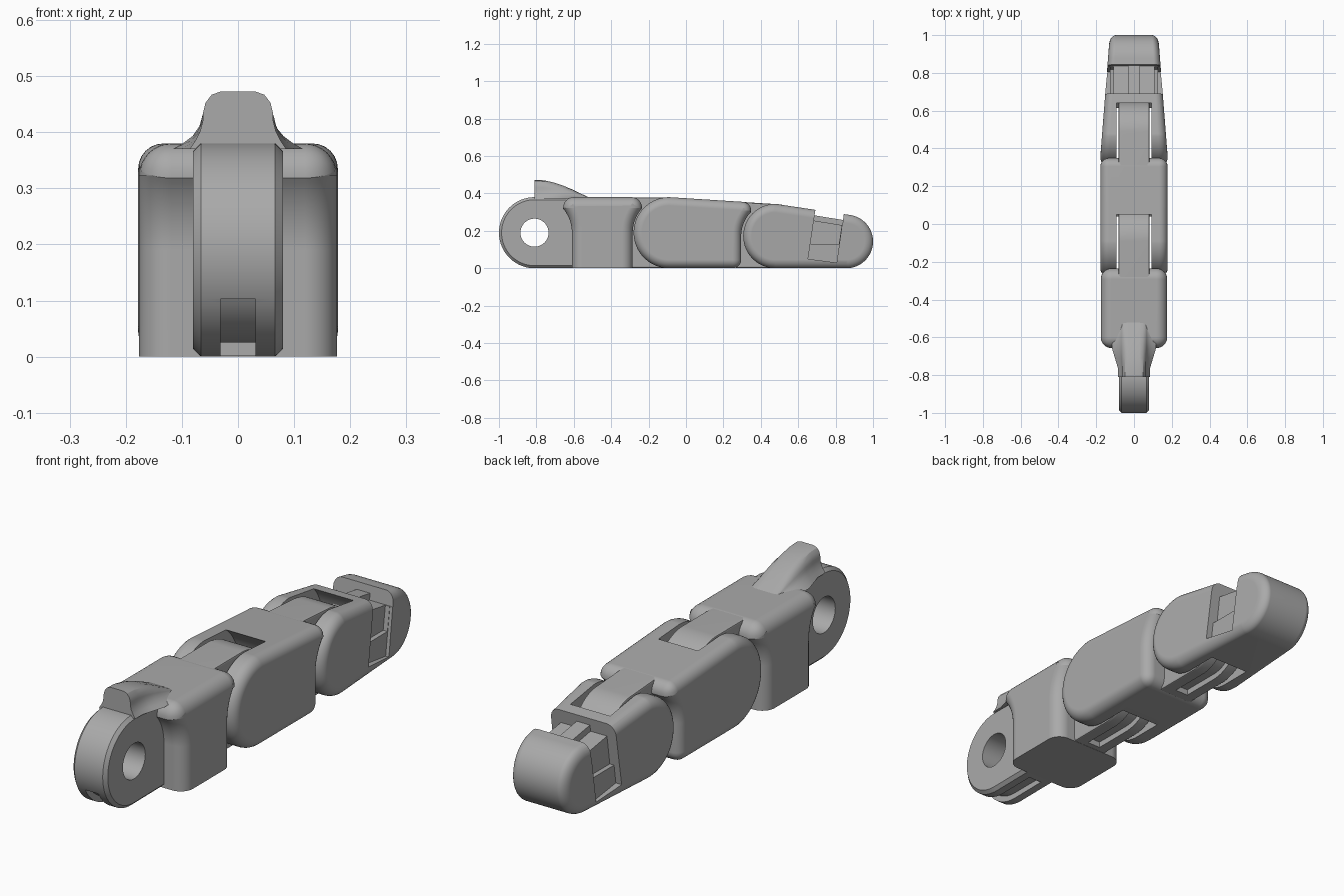
import bpy, bmesh
from math import sin, cos, radians
from mathutils import Vector

if "Cube" in bpy.data.objects:
    bpy.data.objects.remove(bpy.data.objects["Cube"])

grey = bpy.data.materials.new("plain grey")
grey.use_nodes = True
grey.diffuse_color = (0.4, 0.4, 0.4, 1)
grey.node_tree.nodes["Principled BSDF"].inputs["Base Color"].default_value = (0.4, 0.4, 0.4, 1)


def arc(centre, r, a0, a1, n=20):
    """Points (y, z) along a circle, angles in degrees."""
    angles = [radians(a0 + (a1 - a0) * i / n) for i in range(n + 1)]
    return [(centre[0] + r * cos(a), centre[1] + r * sin(a)) for a in angles]


def make_object(name, bm):
    bmesh.ops.recalc_face_normals(bm, faces=bm.faces)
    mesh = bpy.data.meshes.new(name)
    bm.to_mesh(mesh)
    bm.free()
    mesh.materials.append(grey)
    obj = bpy.data.objects.new(name, mesh)
    bpy.context.collection.objects.link(obj)
    return obj


def apply_modifiers(obj):
    bpy.context.view_layer.update()
    graph = bpy.context.evaluated_depsgraph_get()
    mesh = bpy.data.meshes.new_from_object(obj.evaluated_get(graph))
    obj.modifiers.clear()
    obj.data = mesh


def prism(name, profile, x0, x1, bevel=0, segments=6):
    """Extrude a (y, z) profile along x, then round its sharp edges."""
    bm = bmesh.new()
    face = bm.faces.new([bm.verts.new((x0, y, z)) for y, z in profile])
    new = bmesh.ops.extrude_face_region(bm, geom=[face])["geom"]
    moved = [v for v in new if isinstance(v, bmesh.types.BMVert)]
    bmesh.ops.translate(bm, verts=moved, vec=(x1 - x0, 0, 0))
    obj = make_object(name, bm)
    if bevel:
        mod = obj.modifiers.new("round", "BEVEL")
        mod.width, mod.segments = bevel, segments
        mod.limit_method, mod.angle_limit = "ANGLE", radians(60)
        mod.use_clamp_overlap = False
        apply_modifiers(obj)
    return obj


def cut(obj, *cutters):
    for c in cutters:
        c.hide_render = True
        mod = obj.modifiers.new("cut", "BOOLEAN")
        mod.operation, mod.solver, mod.object = "DIFFERENCE", "EXACT", c
    apply_modifiers(obj)
    for c in cutters:
        bpy.data.objects.remove(c)


def slice_off(obj, point, normal):
    """Remove everything on the normal side of a plane and cap the hole."""
    bm = bmesh.new()
    bm.from_mesh(obj.data)
    res = bmesh.ops.bisect_plane(bm, geom=bm.verts[:] + bm.edges[:] + bm.faces[:],
                                 plane_co=Vector(point), plane_no=Vector(normal), clear_outer=True)
    edges = [e for e in res["geom_cut"] if isinstance(e, bmesh.types.BMEdge)]
    bmesh.ops.holes_fill(bm, edges=edges)
    bm.to_mesh(obj.data)
    bm.free()


def slot(pivot, r):
    """Cutter that clears room for a hinge tongue."""
    y, z = pivot
    return prism("slot_cutter", arc(pivot, r, -90, 90, 32) + [(y - 0.4, z + r), (y - 0.4, z - r)],
                 -0.093, 0.093)


def groove(pivot, r, side):
    """Cutter for the cord channel under a hinge; side is the y direction it opens to."""
    y, z = pivot
    pts = arc(pivot, r - 0.025, 270, 270 + side * 58)
    end = pts[-1]
    pts += [(y + side * 0.3, end[1]), (y + side * 0.3, -0.1),
            (y - side * 0.17, -0.1), (y - side * 0.17, z - r + 0.025)]
    return prism("groove_cutter", pts, -0.031, 0.031)


base_pivot, mid_pivot, tip_pivot = (-0.81, 0.19), (-0.09, 0.19), (0.478, 0.172)
parts = []

# Base hinge lug with pin hole
lug = prism("base_lug", arc(base_pivot, 0.19, 270, 90, 40) + [(-0.58, 0.379), (-0.58, 0.002)],
            -0.08, 0.08, 0.014, 1)
cut(lug, prism("hole_cutter", arc(base_pivot, 0.075, 0, 354, 59), -0.2, 0.2),
    groove(base_pivot, 0.19, -1))
parts.append(lug)

# Base body, hollowed at both ends around the hinges, flat underneath
body = prism("base_segment", [(-0.61, -0.15)] + arc(base_pivot, 0.2, 0, 40, 12)
             + [(-0.657, 0.38), (-0.235, 0.38)]
             + arc(mid_pivot, 0.195, 138, 180, 12) + [(-0.285, -0.15)],
             -0.176, 0.176, 0.057, 8)
slice_off(body, (0, 0, 0), (0, 0, -1))
parts.append(body)

# Raised stop fin with flared foot
bm = bmesh.new()
half = [(0.086, 0), (0.075, 0.16), (0.067, 0.32), (0.0625, 0.5), (0.0625, 0.62),
        (0.058, 0.8), (0.047, 0.94), (0.03, 1)]
rings = []
for y, h, flare in [(-0.81, 0.103, 0), (-0.76, 0.1, 0), (-0.71, 0.089, 0.015), (-0.66, 0.073, 0.03),
                    (-0.61, 0.052, 0.03), (-0.56, 0.028, 0.015), (-0.51, 0.004, 0)]:
    outline = [(w + flare * (1 - t) ** 2, t) for w, t in half]
    outline += [(-w, t) for w, t in reversed(outline)]
    rings.append([bm.verts.new((x, y, 0.37 + t * h)) for x, t in outline])
for a, b in zip(rings, rings[1:]):
    for i in range(len(a)):
        j = (i + 1) % len(a)
        bm.faces.new((a[i], a[j], b[j], b[i]))
bm.faces.new(rings[0])
bm.faces.new(rings[-1])
parts.append(make_object("stop_fin", bm))


# Hinge tongues reaching into the next segment
def tongue(name, pivot, r, back, top):
    obj = prism(name, arc(pivot, r, 270, 450, 40) + [(back, top), (back, pivot[1] - r)],
                -0.083, 0.083, 0.012, 2)
    cut(obj, groove(pivot, r, 1))
    parts.append(obj)


tongue("base_tongue", mid_pivot, 0.189, -0.32, 0.379)
tongue("middle_tongue", tip_pivot, 0.171, 0.26, 0.357)

# Middle segment
middle = prism("middle_segment", arc(mid_pivot, 0.19, 270, 90, 40) + [(0.35, 0.352)]
               + arc(tip_pivot, 0.183, 135, 180, 12) + [(0.295, 0)],
               -0.178, 0.178, 0.045)
cut(middle, slot(mid_pivot, 0.23))
parts.append(middle)

# Fingertip segment, tapered towards the end
tip = prism("tip_segment", arc(tip_pivot, 0.172, 270, 90, 40)
            + arc((0.857, 0.143), 0.143, 81, -90, 40), -0.175, 0.175, 0.045)
for v in tip.data.vertices:
    v.co.x *= (0.178 - 0.078 * max(0, v.co.y - 0.36)) / 0.175


# Recess between fingertip body and pad, leaving a stepped neck with a rib
def recess(y_low, low, high, x0, x1):
    """Slanted block cutter between the two leaning recess walls."""
    lean = 0.15
    a, b = 0.645 + lean * low, 0.798 + lean * low
    rise = lean * (high - low)
    return prism("recess_cutter", [(a, low), (b, low - y_low), (b + rise, high), (a + rise, high)], x0, x1)


cutters = [recess(0.025, 0.255, 0.4, -0.3, 0.3)]
for s in (-1, 1):
    cutters += [recess(0.02, 0.05, 0.4, s * 0.128, s * 0.3),
                recess(0, 0.13, 0.41, s * 0.108, s * 0.31)]
cut(tip, slot(tip_pivot, 0.22), *cutters)
parts.append(tip)
parts.append(prism("neck_rib", [(0.67, 0.2), (0.685, 0.283), (0.845, 0.257), (0.86, 0.2)], -0.031, 0.031))

# Smooth shading with crisp edges
for obj in parts:
    bpy.ops.object.select_all(action="DESELECT")
    obj.select_set(True)
    bpy.context.view_layer.objects.active = obj
    bpy.ops.object.shade_smooth_by_angle(angle=radians(30))
    mod = obj.modifiers.new("even shading", "WEIGHTED_NORMAL")
    mod.keep_sharp = True
